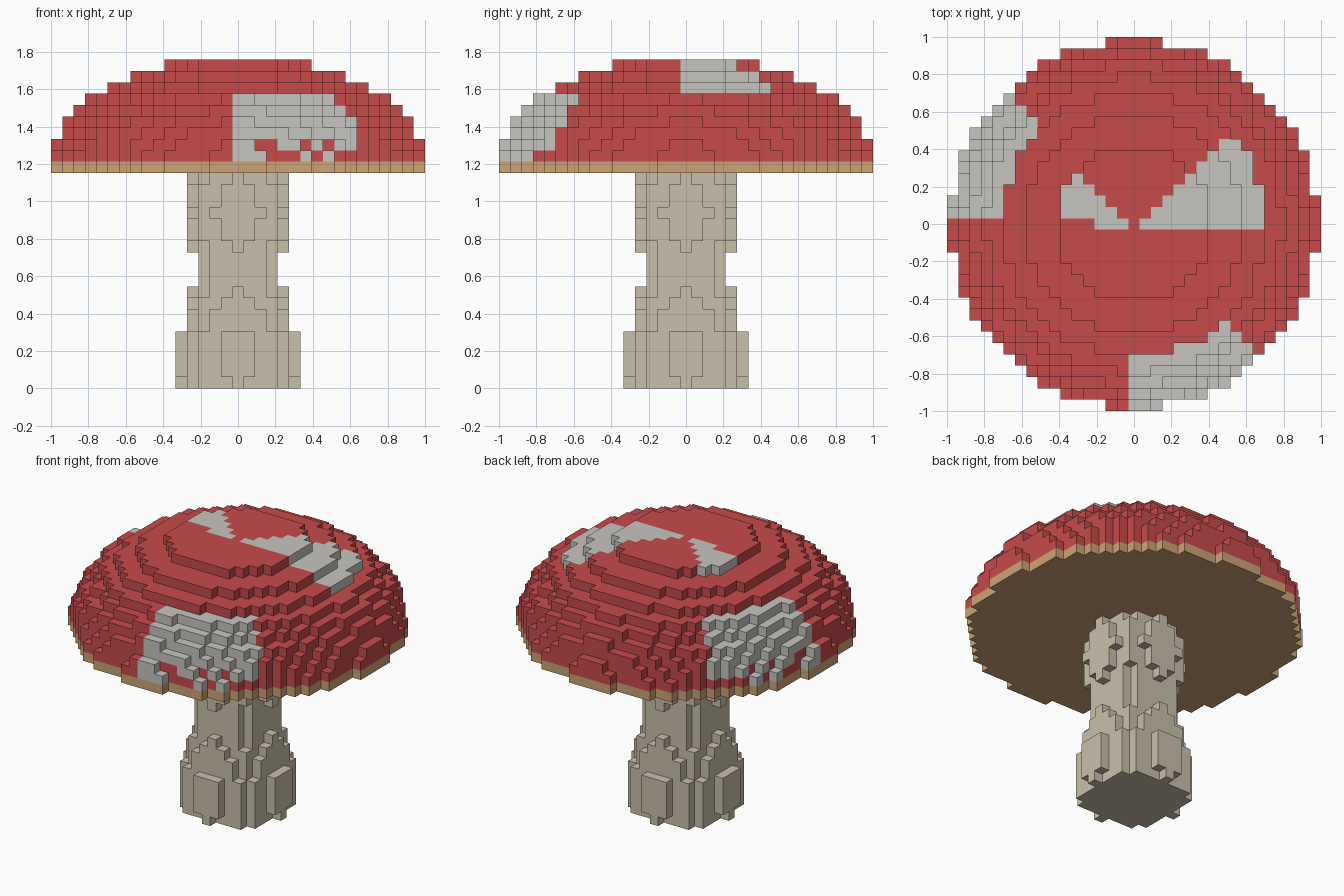
import bpy
import bmesh
from mathutils import Vector

old = bpy.data.objects.get("Cube")
if old:
    bpy.data.objects.remove(old, do_unlink=True)

SIZE = 2 / 33          # edge length of one block

# Squared radius, in blocks, of every round layer from the ground up
STEM = [25] + [26] * 4 + [20, 20, 18, 16] + [14] * 3 + [16, 18, 18, 20, 18, 18, 16]
BRIM = [262]
CAP = [262, 257, 244, 226, 200, 171, 136, 94, 47]
CAP_BASE = len(STEM) + len(BRIM)
TOP = CAP_BASE + len(CAP) - 1


def make_material(name, color):
    mat = bpy.data.materials.new(name)
    mat.diffuse_color = (*color, 1)
    mat.use_nodes = True
    bsdf = next(n for n in mat.node_tree.nodes if n.type == 'BSDF_PRINCIPLED')
    bsdf.inputs["Base Color"].default_value = (*color, 1)
    return mat


cream = make_material("stem_cream", (0.59, 0.53, 0.41))
tan = make_material("brim_tan", (0.61, 0.37, 0.18))
red = make_material("cap_red", (0.57, 0.07, 0.07))
white = make_material("spot_white", (0.57, 0.56, 0.53))


def disc_stack(radii, base):
    """Blocks of stacked discs, given the squared radius of each layer."""
    span = range(-16, 17)
    return {(i, j, base + n) for n, r2 in enumerate(radii)
            for i in span for j in span if i * i + j * j <= r2}


def is_spot(block):
    """Wedge-shaped pale patches on the cap."""
    i, j, k = block
    layer = k - CAP_BASE
    if layer < 6:
        # Lower patches, with a ragged hem on the two lowest layers
        hem = (252, 238, 0, 0, 0, 0)[layer]
        front = 0 <= i < -j
        side = 1 <= j <= -i
        return (front or side) and i * i + j * j > hem
    # Upper patches
    if 0 <= j < i:
        return True
    return k == TOP and 0 <= j < -i and (j > 0 or i > -4)


def build(name, blocks, solid, materials, rule=None):
    """Mesh the exposed faces of a set of blocks."""
    bm = bmesh.new()
    for block in sorted(blocks):
        center = Vector(block) + Vector((0, 0, 0.5))
        slot = int(rule(block)) if rule else 0
        for axis in range(3):
            for sign in (-1, 1):
                normal = Vector((0, 0, 0))
                normal[axis] = sign
                if tuple(int(a + b) for a, b in zip(block, normal)) in solid:
                    continue
                u = Vector((0, 0, 0))
                u[(axis + 1) % 3] = 1
                v = normal.cross(u)
                corners = [center + (normal + a * u + b * v) / 2
                           for a, b in ((-1, -1), (1, -1), (1, 1), (-1, 1))]
                face = bm.faces.new([bm.verts.new(c * SIZE) for c in corners])
                face.material_index = slot
    bmesh.ops.remove_doubles(bm, verts=bm.verts, dist=SIZE / 100)
    mesh = bpy.data.meshes.new(name)
    bm.to_mesh(mesh)
    bm.free()
    for mat in materials:
        mesh.materials.append(mat)
    obj = bpy.data.objects.new(name, mesh)
    bpy.context.collection.objects.link(obj)
    return obj


# Parts
stem = disc_stack(STEM, 0)
brim = disc_stack(BRIM, len(STEM))
cap = disc_stack(CAP, CAP_BASE)
solid = stem | brim | cap

build("stem", stem, solid, [cream])
build("cap_brim", brim, solid, [tan])
build("cap", cap, solid, [red, white], is_spot)
